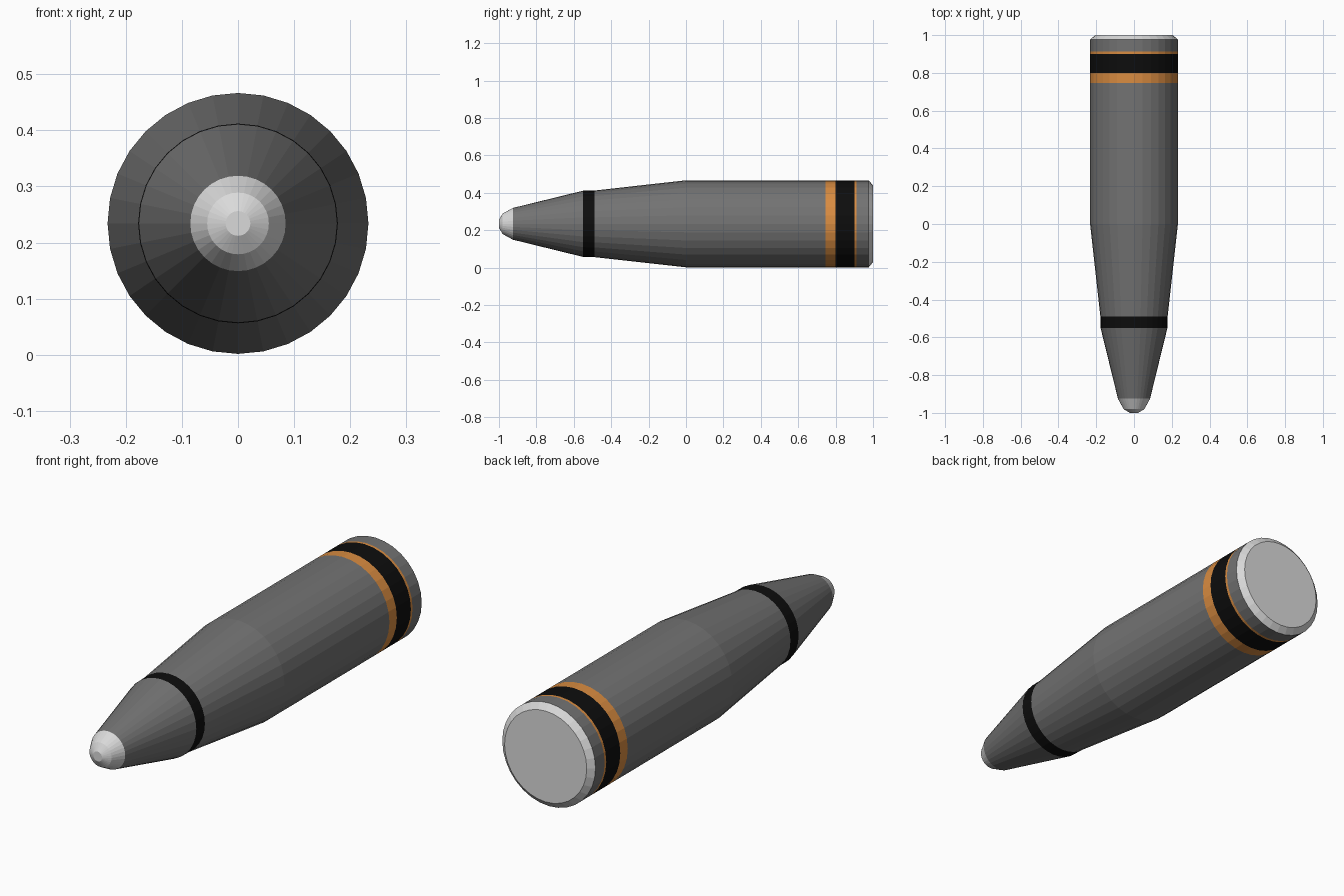
import bpy, bmesh, math

if "Cube" in bpy.data.objects:
    bpy.data.objects.remove(bpy.data.objects["Cube"])

SIDES, CENTRE_Z = 32, 0.234

def material(name, rgb):
    m = bpy.data.materials.new(name)
    m.diffuse_color = (*rgb, 1)
    m.use_nodes = True
    m.node_tree.nodes["Principled BSDF"].inputs["Base Color"].default_value = m.diffuse_color
    return m

grey = material("dark grey", (0.17, 0.17, 0.17))
silver = material("silver", (0.70, 0.70, 0.70))
black = material("black", (0.004, 0.004, 0.004))
orange = material("orange", (0.69, 0.26, 0.052))

def lathe(name, sections, cap_start=False, cap_end=False):
    """Spin a profile around y. Each section is (y, radius, material up to the next ring)."""
    bm = bmesh.new()
    mats = []
    for s in sections:
        if s[2] not in mats:
            mats.append(s[2])
    rings = []
    for y, r, _ in sections:
        rings.append([bm.verts.new((r * math.sin(2 * math.pi * i / SIDES), y,
                                    CENTRE_Z + r * math.cos(2 * math.pi * i / SIDES)))
                      for i in range(SIDES)])
    for k in range(len(rings) - 1):
        a, b = rings[k], rings[k + 1]
        for i in range(SIDES):
            j = (i + 1) % SIDES
            bm.faces.new((a[i], a[j], b[j], b[i])).material_index = mats.index(sections[k][2])
    if cap_start:
        bm.faces.new(rings[0]).material_index = mats.index(sections[0][2])
    if cap_end:
        bm.faces.new(rings[-1]).material_index = mats.index(sections[-1][2])
    bmesh.ops.recalc_face_normals(bm, faces=bm.faces)
    me = bpy.data.meshes.new(name)
    bm.to_mesh(me)
    bm.free()
    for m in mats:
        me.materials.append(m)
    ob = bpy.data.objects.new(name, me)
    bpy.context.collection.objects.link(ob)
    return ob

# Whole closed shell: silver tip, nose cone, banded body, silver chamfered base
R = 0.2325
lathe("shell", [
    (-1.0, 0.022, silver),     # blunt tip
    (-0.98, 0.055, silver),
    (-0.925, 0.085, grey),     # nose cone
    (-0.55, 0.177, black),     # nose band
    (-0.49, 0.178, grey),      # taper
    (0.0, R, grey),            # body
    (0.747, R, orange),        # rear bands
    (0.80, R, black),
    (0.90, R, orange),
    (0.912, R, grey),
    (0.977, R, silver),        # base chamfer
    (1.0, 0.205, silver),
], cap_start=True, cap_end=True)
